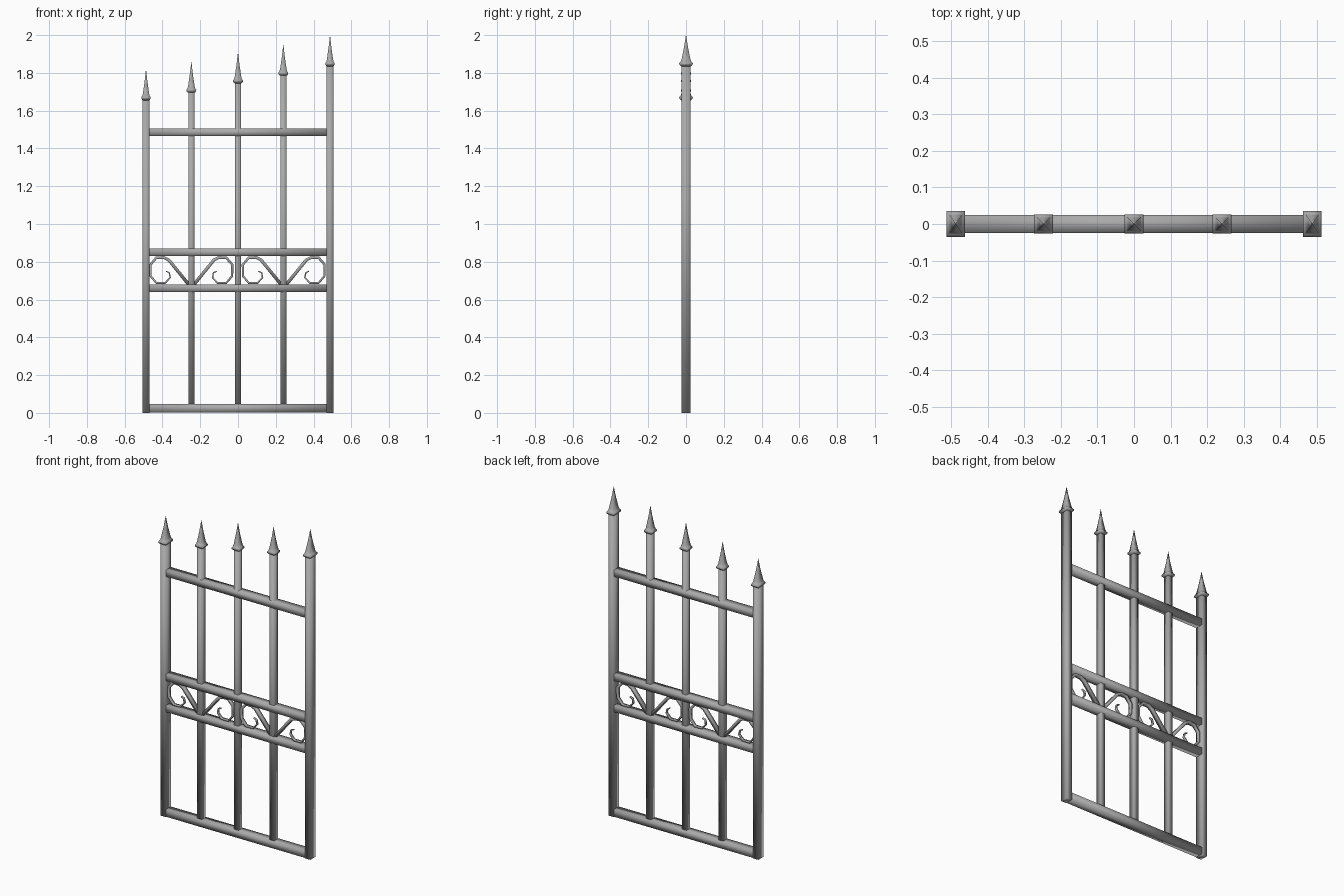
import bpy
from mathutils import Vector

cube = bpy.data.objects.get("Cube")
if cube:
    bpy.data.objects.remove(cube, do_unlink=True)

iron = bpy.data.materials.new("grey_iron")
iron.use_nodes = True
COLOUR = (0.4, 0.4, 0.4, 1)
iron.diffuse_color = COLOUR
iron.node_tree.nodes["Principled BSDF"].inputs["Base Color"].default_value = COLOUR


def loft(name, rings):
    """Join four-cornered rings into a closed, smooth-shaded solid."""
    verts = [v for ring in rings for v in ring]
    faces = [(3, 2, 1, 0)]
    for r in range(len(rings) - 1):
        a, b = 4 * r, 4 * r + 4
        for i in range(4):
            j = (i + 1) % 4
            faces.append((a + i, a + j, b + j, b + i))
    end = len(verts) - 4
    faces.append(tuple(range(end, end + 4)))
    mesh = bpy.data.meshes.new(name)
    mesh.from_pydata(verts, [], faces)
    mesh.materials.append(iron)
    mesh.shade_smooth()
    obj = bpy.data.objects.new(name, mesh)
    bpy.context.collection.objects.link(obj)
    return obj


def square(x, z, hx, hy):
    return [(x - hx, -hy, z), (x + hx, -hy, z), (x + hx, hy, z), (x - hx, hy, z)]


def upright(name, x, bottom, tip, hx, hy, fx, fy):
    """Square bar with a collared spear finial."""
    base = tip - 0.165
    loft(name, [square(x, bottom, hx, hy), square(x, base + 0.005, hx, hy)])
    profile = [(0, 0.72), (0.008, 0.98), (0.016, 1), (0.024, 0.78),
               (0.036, 0.66), (0.1, 0.3), (0.165, 0.01)]
    loft(name + "_finial", [square(x, base + z, fx * s, fy * s) for z, s in profile])


# Outer posts and inner bars, rising towards the left
for name, x, tip in (("right_post", -0.487, 1.82), ("left_post", 0.487, 2.0)):
    upright(name, x, 0, tip, 0.018, 0.025, 0.025, 0.036)
for name, x, tip in (("right_bar", -0.247, 1.86), ("middle_bar", 0, 1.91),
                     ("left_bar", 0.24, 1.95)):
    upright(name, x, 0.03, tip, 0.016, 0.018, 0.026, 0.026)

# Horizontal rails
for name, z, hz in (("bottom_rail", 0.024, 0.022), ("lower_middle_rail", 0.66, 0.02),
                    ("upper_middle_rail", 0.85, 0.02), ("top_rail", 1.485, 0.02)):
    loft(name, [[(x, -0.024, z - hz), (x, 0.024, z - hz),
                 (x, 0.024, z + hz), (x, -0.024, z + hz)] for x in (-0.475, 0.475)])

# Scrolls: a strap that rises from the bar foot and curls into a hook
PATH = [(0.01, 0.675), (0.12, 0.81), (0.145, 0.822), (0.185, 0.822), (0.216, 0.785),
        (0.216, 0.725), (0.185, 0.688), (0.138, 0.688), (0.112, 0.717),
        (0.117, 0.742), (0.134, 0.75)]


def scroll(name, x, side):
    pts = [Vector((x + side * d, z)) for d, z in PATH]
    last = len(pts) - 1
    rings = []
    for i, p in enumerate(pts):
        t = (pts[min(i + 1, last)] - pts[max(i - 1, 0)]).normalized()
        n = Vector((-t.y, t.x)) * (0.009 - 0.006 * i / last)
        a, b = p - n, p + n
        hy = 0.012 - 0.007 * i / last
        ring = [(a.x, -hy, a.y), (b.x, -hy, b.y), (b.x, hy, b.y), (a.x, hy, a.y)]
        rings.append(ring)
    loft(name, rings)


for pair, x in (("right", -0.247), ("left", 0.242)):
    scroll(pair + "_scroll_a", x, -1)
    scroll(pair + "_scroll_b", x, 1)

# Make every surface face outwards
import bmesh
for obj in bpy.context.collection.objects:
    if obj.type == 'MESH' and iron.name in obj.data.materials:
        bm = bmesh.new()
        bm.from_mesh(obj.data)
        bmesh.ops.recalc_face_normals(bm, faces=bm.faces)
        bm.to_mesh(obj.data)
        bm.free()
